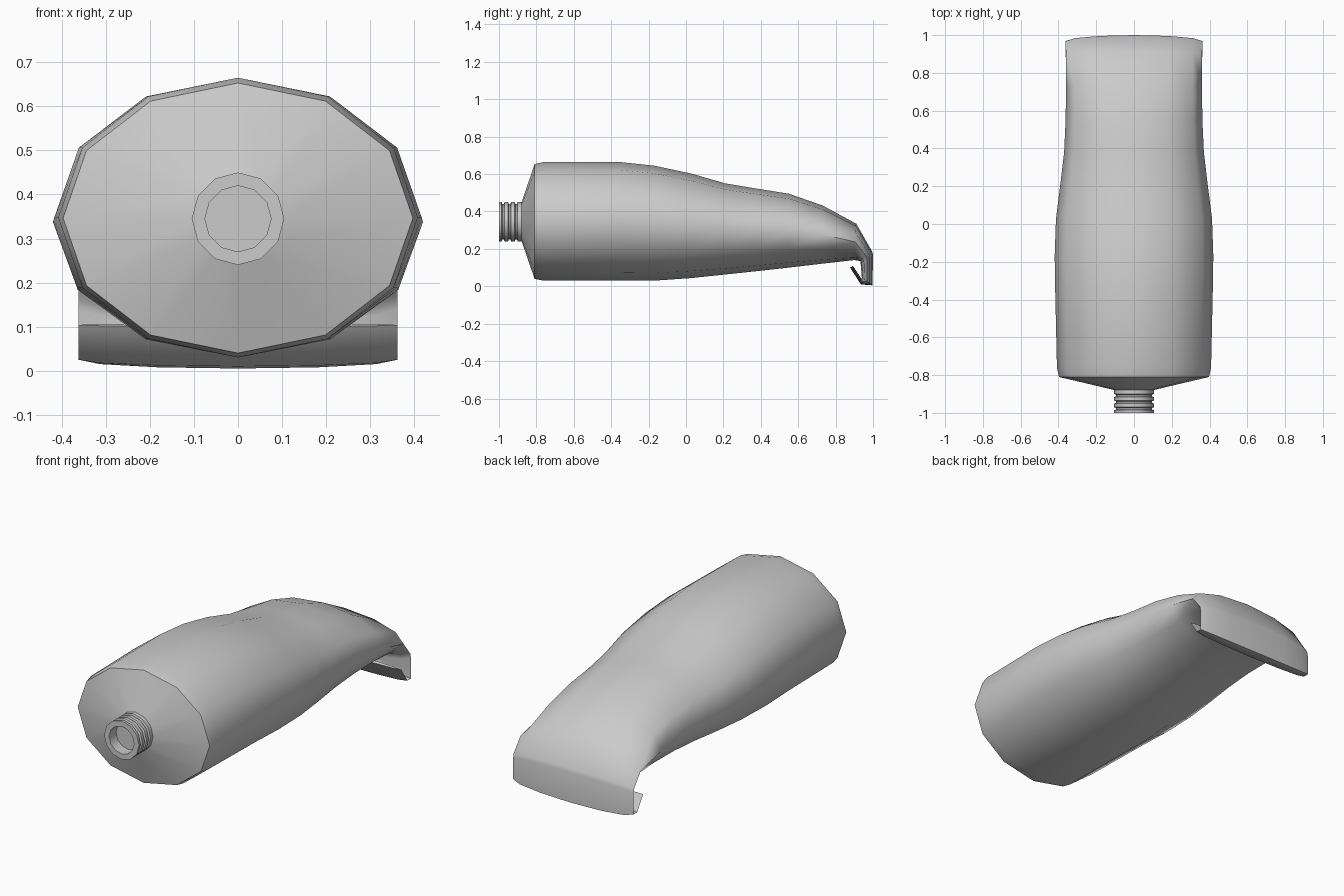
import bpy, bmesh, math

if "Cube" in bpy.data.objects:
    bpy.data.objects.remove(bpy.data.objects["Cube"])

SIDES = 12


def loft(name, sections, angle, cap_start=False, cap_end=False):
    """Skin 12-sided elliptical rings given as (half width, top y, top z, bottom y, bottom z)."""
    bm = bmesh.new()
    rings = []
    for hw, ty, tz, by, bz in sections:
        ring = []
        for i in range(SIDES):
            a = 2 * math.pi * i / SIDES
            s = math.sin(a)
            ring.append(bm.verts.new((hw * math.cos(a),
                                      (ty + by) / 2 + s * (ty - by) / 2,
                                      (tz + bz) / 2 + s * (tz - bz) / 2)))
        rings.append(ring)
    for r0, r1 in zip(rings, rings[1:]):
        for i in range(SIDES):
            j = (i + 1) % SIDES
            bm.faces.new((r0[i], r0[j], r1[j], r1[i]))
    if cap_start:
        bm.faces.new(rings[0])
    if cap_end:
        bm.faces.new(rings[-1])
    bmesh.ops.recalc_face_normals(bm, faces=bm.faces[:])
    mesh = bpy.data.meshes.new(name)
    bm.to_mesh(mesh)
    bm.free()
    ob = bpy.data.objects.new(name, mesh)
    bpy.context.collection.objects.link(ob)
    bpy.ops.object.select_all(action='DESELECT')
    ob.select_set(True)
    bpy.context.view_layer.objects.active = ob
    bpy.ops.object.shade_smooth_by_angle(angle=math.radians(angle))
    return ob


# Tube body: shoulder, squeezed barrel, flattened tail and folded crimp
body = [
    (0.100, -0.88, 0.445, -0.88, 0.245),
    (0.397, -0.81, 0.653, -0.81, 0.040),
    (0.408, -0.76, 0.665, -0.76, 0.030),
    (0.417, -0.36, 0.665, -0.36, 0.030),
    (0.420, -0.17, 0.645, -0.17, 0.030),
    (0.413, 0.03, 0.602, 0.03, 0.044),
    (0.390, 0.21, 0.550, 0.21, 0.063),
    (0.370, 0.38, 0.522, 0.38, 0.081),
    (0.362, 0.55, 0.495, 0.55, 0.100),
    (0.360, 0.73, 0.432, 0.73, 0.121),
    (0.361, 0.91, 0.335, 0.90, 0.140),
    (0.362, 0.993, 0.190, 0.932, 0.135),
    (0.362, 1.00, 0.170, 0.935, 0.110),
    (0.362, 0.997, 0.005, 0.940, 0.045),
    (0.362, 0.935, 0.010, 0.938, 0.040),
    (0.362, 0.877, 0.100, 0.893, 0.108),
]
loft("tube_body", body, 58, cap_end=True)

# Threaded neck: ribs and grooves outside, shallow bore inside
profile = [(0.105, -0.875)]
for y in (-0.9, -0.935, -0.97):
    profile += [(0.105, y), (0.094, y - 0.004), (0.094, y - 0.012), (0.105, y - 0.016)]
profile += [(0.105, -1.0), (0.075, -1.0), (0.075, -0.94)]
neck = [(r, y, 0.345 + r, y, 0.345 - r) for r, y in profile]
loft("threaded_neck", neck, 32, cap_end=True)
